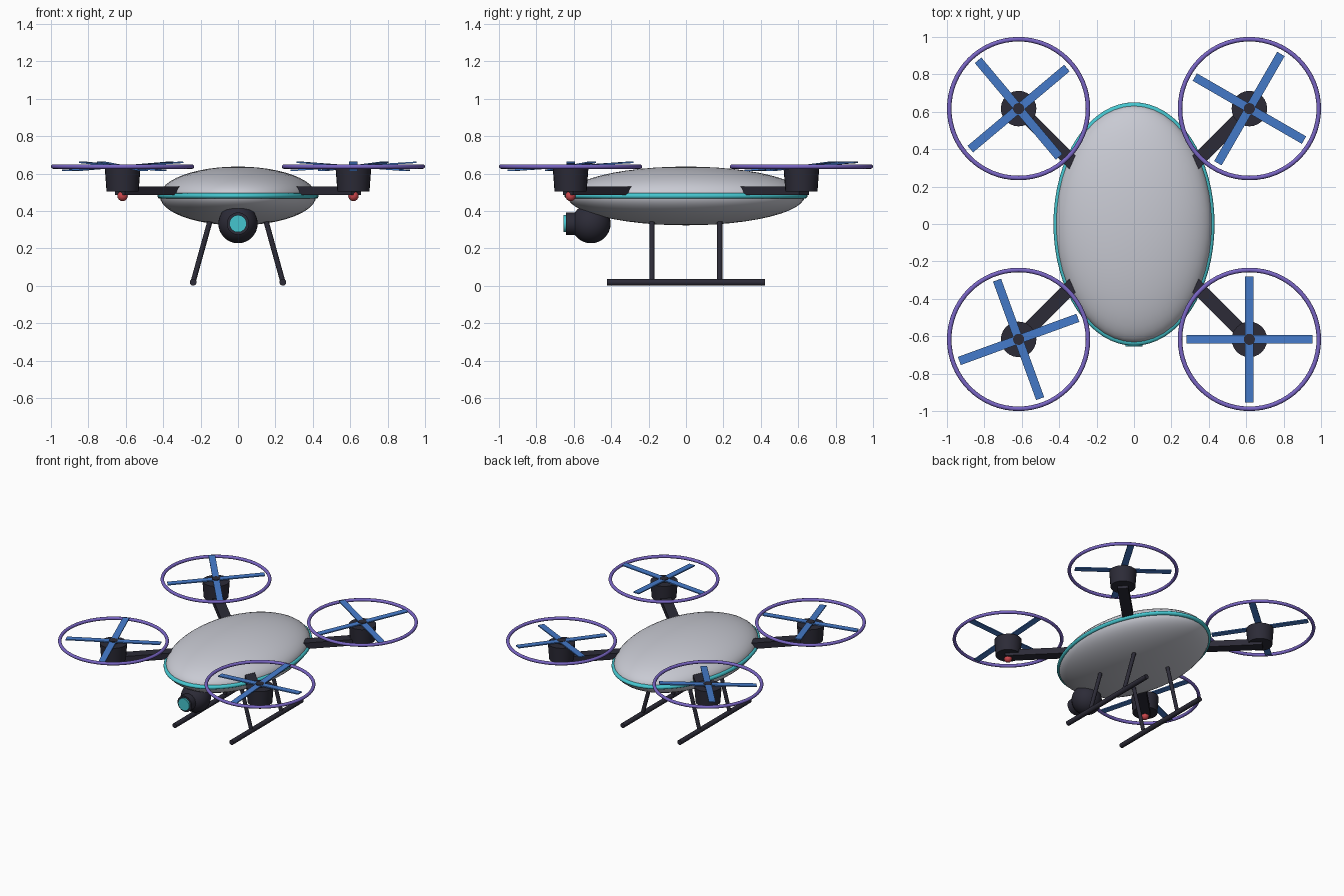
import bpy
from math import radians, cos, sin, pi
from mathutils import Vector

cube = bpy.data.objects.get("Cube")
if cube:
    bpy.data.objects.remove(cube, do_unlink=True)


def material(name, r, g, b):
    m = bpy.data.materials.new(name)
    m.use_nodes = True
    m.diffuse_color = (r, g, b, 1)
    m.node_tree.nodes["Principled BSDF"].inputs["Base Color"].default_value = (r, g, b, 1)
    return m


SHELL = material("shell grey", 0.58, 0.59, 0.65)
DARK = material("dark charcoal", 0.025, 0.024, 0.038)
CYAN = material("cyan", 0.06, 0.56, 0.62)
BLUE = material("blade blue", 0.06, 0.2, 0.6)
PURPLE = material("guard purple", 0.19, 0.13, 0.55)
RED = material("lamp red", 0.6, 0.06, 0.07)


def finish(name, mat, smooth=True):
    ob = bpy.context.object
    ob.name = name
    ob.data.materials.append(mat)
    if smooth:
        bpy.ops.object.shade_smooth_by_angle(angle=radians(40))
    return ob


def ball(name, loc, size, mat, segments=32):
    bpy.ops.mesh.primitive_uv_sphere_add(segments=segments, ring_count=segments // 2, location=loc)
    bpy.context.object.scale = size
    return finish(name, mat)


def rod(name, a, b, r1, r2, mat, sides=24):
    # Round bar from a to b, with a radius at each end
    a, b = Vector(a), Vector(b)
    bpy.ops.mesh.primitive_cone_add(vertices=sides, radius1=r1, radius2=r2,
                                    depth=(b - a).length, location=(a + b) / 2)
    bpy.context.object.rotation_euler = (b - a).to_track_quat('Z', 'Y').to_euler()
    return finish(name, mat)


def box(name, loc, size, rot, mat):
    bpy.ops.mesh.primitive_cube_add(size=1, location=loc, rotation=rot)
    bpy.context.object.scale = size
    return finish(name, mat, smooth=False)


def ring(name, loc, major, minor, mat, scale=(1, 1, 1)):
    bpy.ops.mesh.primitive_torus_add(major_radius=major, minor_radius=minor, location=loc,
                                     major_segments=64, minor_segments=12)
    bpy.context.object.scale = scale
    return finish(name, mat)


# Body shell and trim band
ball("body_shell", (0, 0, 0.48), (0.418, 0.635, 0.157), SHELL, 48)
ring("trim_band", (0, 0, 0.48), 1, 0.033, CYAN, (0.417, 0.63, 0.45))

# Four rotors: corner signs and blade angle
C = 0.617
for label, sx, sy, turn in (("front_left", 1, -1, 0), ("front_right", -1, -1, 20),
                            ("back_right", -1, 1, 40), ("back_left", 1, 1, 60)):
    x, y = sx * C, sy * C
    # Arm running diagonally out of the body
    inner, outer = 0.28, 0.63
    mid = (inner + outer) / 2
    box(label + "_arm", (sx * mid, sy * mid, 0.507), ((outer - inner) * 2 ** 0.5, 0.075, 0.046),
        (0, 0, sx * sy * pi / 4), DARK)
    rod(label + "_motor", (x, y, 0.505), (x, y, 0.625), 0.086, 0.095, DARK)
    rod(label + "_hub", (x, y, 0.62), (x, y, 0.645), 0.03, 0.03, DARK, 16)
    # Two crossed, slightly tilted blades
    for i in range(2):
        box(f"{label}_blade_{i + 1}", (x, y, 0.638), (0.675, 0.046, 0.008),
            (0, -0.065, radians(turn + 90 * i)), BLUE)
    ring(label + "_guard", (x, y, 0.637), 0.371, 0.012, PURPLE)
    # Front arms carry a lamp underneath
    if sy < 0:
        ball(label + "_lamp", (x, y, 0.48), (0.028,) * 3, RED, 16)

# Camera ball, barrel and lens
ball("camera_ball", (0, -0.508, 0.332), (0.105,) * 3, DARK)
rod("camera_barrel", (0, -0.5, 0.332), (0, -0.642, 0.332), 0.06, 0.06, DARK)
rod("camera_lens", (0, -0.6, 0.332), (0, -0.655, 0.332), 0.046, 0.046, CYAN, 20)

# Landing gear
for side, s in (("left", 1), ("right", -1)):
    rod(side + "_skid", (s * 0.24, -0.422, 0.018), (s * 0.24, 0.422, 0.018), 0.018, 0.018, DARK, 16)
    for end, y in (("front", -0.182), ("back", 0.18)):
        rod(f"{side}_{end}_leg", (s * 0.24, y, 0.02), (s * 0.143, y, 0.37), 0.014, 0.014, DARK, 12)
